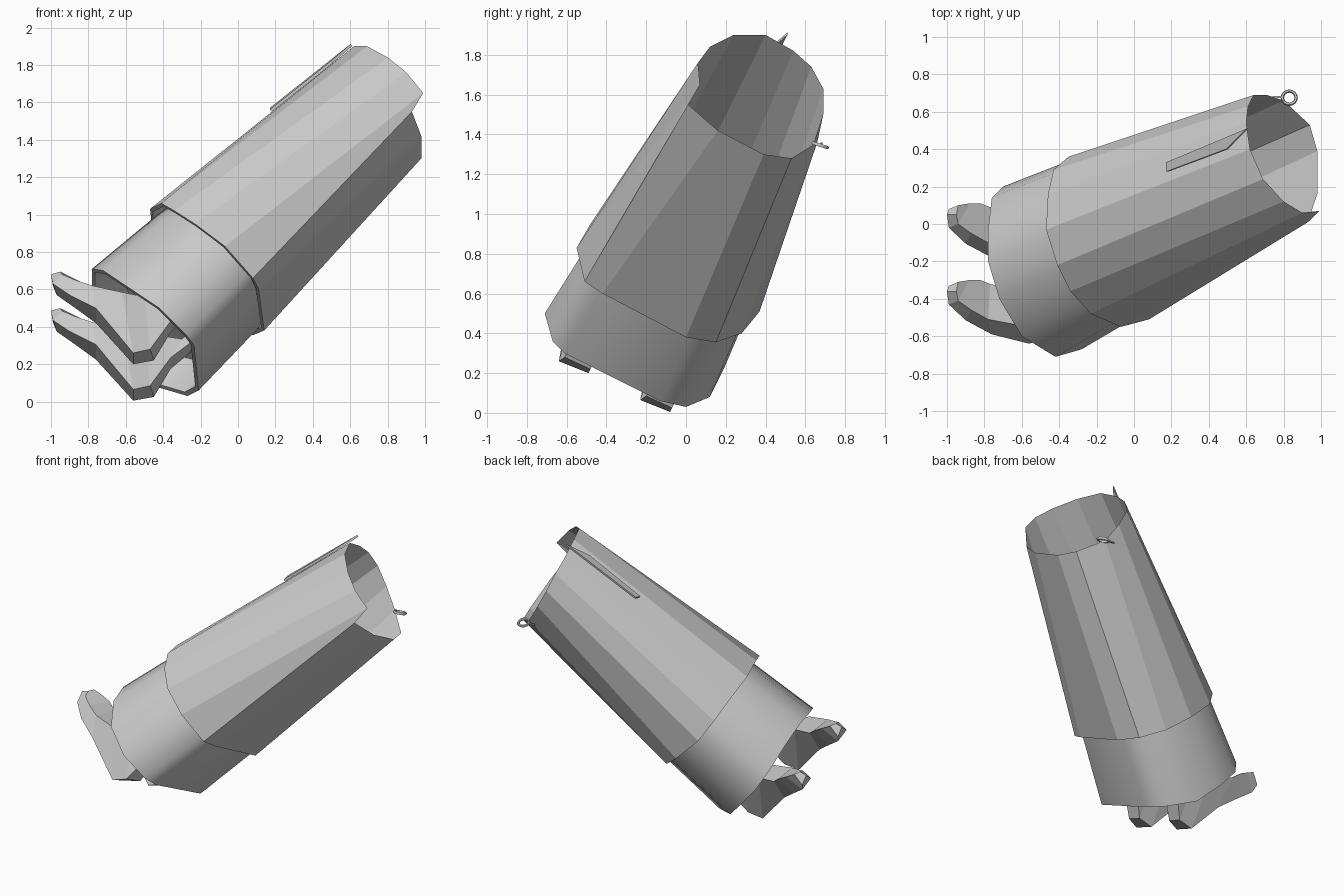
import bpy, bmesh, math
from mathutils import Vector

if "Cube" in bpy.data.objects:
    bpy.data.objects.remove(bpy.data.objects["Cube"])

grey = bpy.data.materials.new("plain grey")
grey.diffuse_color = (0.6, 0.6, 0.6, 1)
grey.use_nodes = True
grey.node_tree.nodes["Principled BSDF"].inputs["Base Color"].default_value = grey.diffuse_color

AXIS = Vector((0.69, 0.33, 0.64)).normalized()  # direction of the tilted arm


def finish(name, bm, smooth=None):
    bmesh.ops.recalc_face_normals(bm, faces=bm.faces)
    mesh = bpy.data.meshes.new(name)
    bm.to_mesh(mesh)
    bm.free()
    mesh.materials.append(grey)
    obj = bpy.data.objects.new(name, mesh)
    bpy.context.collection.objects.link(obj)
    if smooth:
        bpy.ops.object.select_all(action='DESELECT')
        obj.select_set(True)
        bpy.context.view_layer.objects.active = obj
        bpy.ops.object.shade_smooth_by_angle(angle=math.radians(smooth))
    return obj


def loft(name, rings, smooth=None, tip=None, caps=False):
    bm = bmesh.new()
    loops = [[bm.verts.new(p) for p in ring] for ring in rings]
    n = len(loops[0])
    for a, b in zip(loops, loops[1:]):
        for i in range(n):
            j = (i + 1) % n
            bm.faces.new((a[i], a[j], b[j], b[i]))
    if tip is not None:
        t = bm.verts.new(tip)
        for i in range(n):
            bm.faces.new((loops[-1][i], loops[-1][(i + 1) % n], t))
    if caps:
        bm.faces.new(loops[0])
        bm.faces.new(loops[-1])
    return finish(name, bm, smooth)


def prism(name, outline, push):
    bm = bmesh.new()
    face = bm.faces.new([bm.verts.new(p) for p in outline])
    ext = bmesh.ops.extrude_face_region(bm, geom=[face], use_keep_orig=True)
    verts = [v for v in ext["geom"] if isinstance(v, bmesh.types.BMVert)]
    bmesh.ops.translate(bm, verts=verts, vec=push)
    return finish(name, bm)


def vecs(pts):
    return [Vector(p) for p in pts]


def resized(ring, scale, shift=Vector()):
    """Copy of a ring scaled about its middle and moved."""
    c = sum(ring, Vector()) / len(ring)
    return [c + (p - c) * scale + shift for p in ring]


# Outer sleeve: uneven open rim at the top, wider cuff with a lip below
rim = vecs((
    (0.99, 0.07, 1.65), (0.93, 0.01, 1.55), (0.98, 0.16, 1.42),
    (0.98, 0.39, 1.30), (0.94, 0.53, 1.28), (0.80, 0.66, 1.36),
    (0.71, 0.69, 1.50), (0.64, 0.69, 1.63), (0.61, 0.63, 1.74),
    (0.60, 0.54, 1.82), (0.62, 0.40, 1.90), (0.69, 0.24, 1.90),
    (0.80, 0.12, 1.84), (0.90, 0.06, 1.76)))
cuff = vecs((
    (-0.07, -0.55, 0.83), (0.08, -0.51, 0.66), (0.11, -0.42, 0.60),
    (0.14, 0.0, 0.38), (0.08, 0.15, 0.355), (-0.04, 0.28, 0.40),
    (-0.18, 0.37, 0.51), (-0.35, 0.36, 0.68), (-0.43, 0.29, 0.82),
    (-0.46, 0.16, 0.93), (-0.47, -0.03, 1.03), (-0.41, -0.22, 1.06),
    (-0.34, -0.36, 1.02), (-0.23, -0.48, 0.95)))
loft("outer_sleeve", [rim, cuff, resized(cuff, 0.95), resized(cuff, 0.93, AXIS * 0.12)])

# Inner sleeve with a lip and a deep recessed end
mouth = vecs((
    (-0.42, -0.71, 0.50), (-0.28, -0.67, 0.36), (-0.235, -0.61, 0.30),
    (-0.21, -0.13, 0.06), (-0.27, 0.0, 0.03), (-0.44, 0.12, 0.08),
    (-0.58, 0.19, 0.22), (-0.70, 0.20, 0.36), (-0.76, 0.14, 0.48),
    (-0.78, -0.03, 0.62), (-0.78, -0.20, 0.71), (-0.72, -0.40, 0.70),
    (-0.60, -0.60, 0.62)))
c = sum(mouth, Vector()) / len(mouth)
loft("inner_sleeve", [
    resized(mouth, 0.9, AXIS * 0.62), resized(mouth, 0.94, AXIS * 0.48), mouth,
    resized(mouth, 0.94), resized(mouth, 0.88, AXIS * 0.2)],
    smooth=40, tip=c + AXIS * 0.22)

# Two hooked claws: four-sided sections swept from the tip into the sleeve
claw = [
    ((-0.95, -0.36, 0.695), (-1.0, -0.36, 0.68), (-0.99, -0.33, 0.62), (-0.94, -0.31, 0.69)),
    ((-0.94, -0.41, 0.68), (-0.99, -0.43, 0.63), (-0.97, -0.36, 0.57), (-0.88, -0.30, 0.66)),
    ((-0.87, -0.46, 0.65), (-0.90, -0.515, 0.57), (-0.87, -0.40, 0.50), (-0.82, -0.30, 0.63)),
    ((-0.78, -0.51, 0.62), (-0.76, -0.59, 0.50), (-0.76, -0.45, 0.42), (-0.77, -0.32, 0.59)),
    ((-0.62, -0.54, 0.585), (-0.56, -0.64, 0.26), (-0.56, -0.49, 0.20), (-0.62, -0.36, 0.56)),
    ((-0.50, -0.50, 0.56), (-0.47, -0.61, 0.28), (-0.45, -0.48, 0.22), (-0.50, -0.36, 0.54)),
    ((-0.30, -0.46, 0.53), (-0.36, -0.53, 0.43), (-0.36, -0.40, 0.37), (-0.30, -0.35, 0.50)),
    ((-0.20, -0.41, 0.61), (-0.24, -0.46, 0.52), (-0.24, -0.34, 0.47), (-0.20, -0.30, 0.58))]
for name, off in (("front_claw", Vector((0, 0, 0))),
                  ("back_claw", Vector((0, 0.41, -0.195)))):
    loft(name, [[Vector(p) + off for p in s] for s in claw], caps=True)

# Thin fin on top of the outer sleeve
prism("top_fin", vecs((
    (0.18, 0.28, 1.55), (0.18, 0.33, 1.56), (0.61, 0.51, 1.90),
    (0.50, 0.40, 1.805))), Vector((-0.008, 0, 0.012)))

# Small hanging ring and its pin at the back of the rim
bpy.ops.mesh.primitive_torus_add(
    major_radius=0.037, minor_radius=0.009, major_segments=16, minor_segments=6,
    location=(0.83, 0.675, 1.345), rotation=(-0.3, 0, 0))
loop = bpy.context.object
loop.name = "hanging_ring"
loop.data.materials.append(grey)
bpy.ops.object.shade_smooth_by_angle(angle=math.radians(60))
prism("ring_pin", vecs((
    (0.74, 0.675, 1.35), (0.80, 0.675, 1.345), (0.80, 0.685, 1.345),
    (0.74, 0.685, 1.35))), Vector((0, 0, 0.008)))
